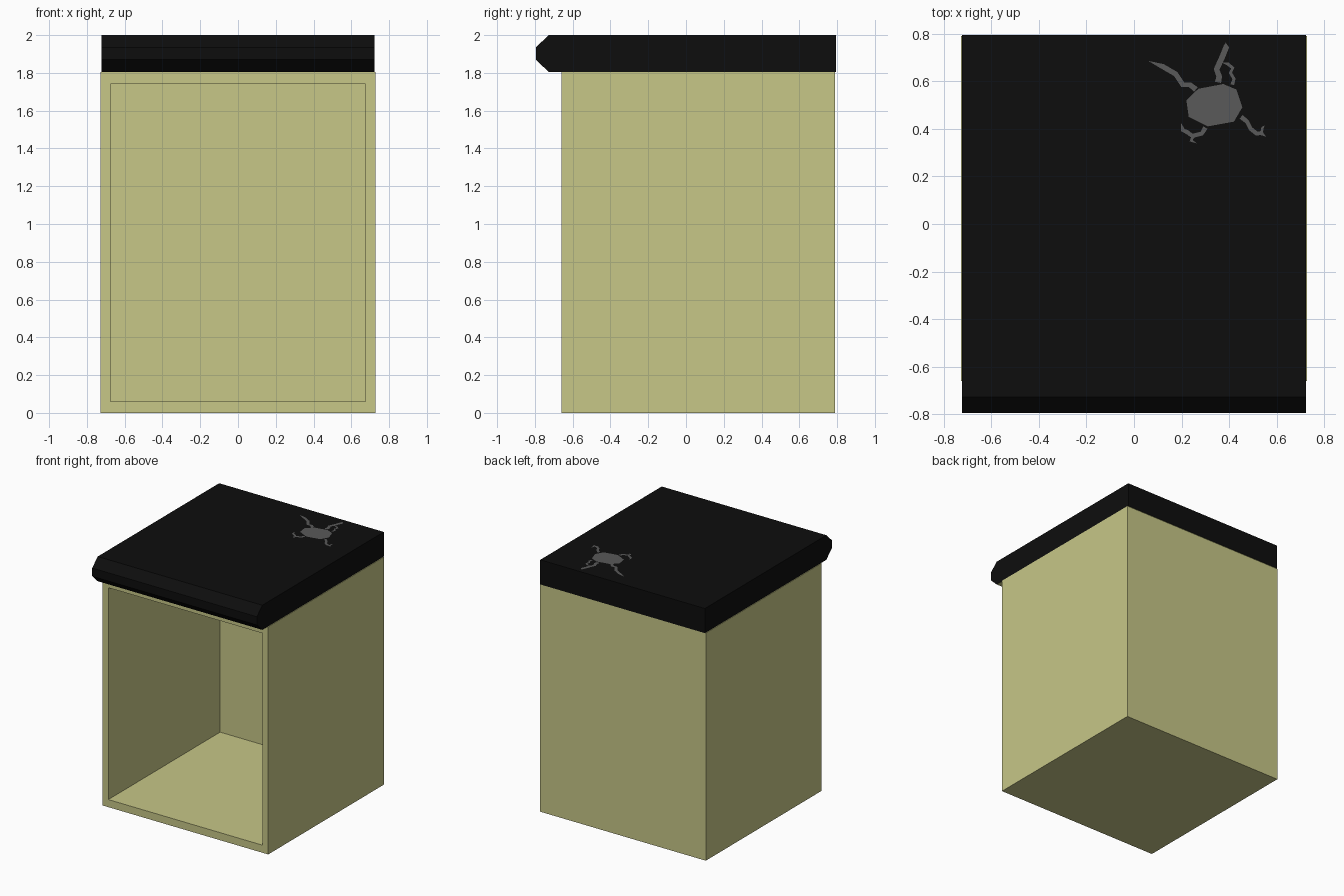
import bpy, bmesh
from math import copysign
from mathutils import Vector, Matrix

if "Cube" in bpy.data.objects:
    bpy.data.objects.remove(bpy.data.objects["Cube"])


def material(name, rgb):
    m = bpy.data.materials.new(name)
    m.diffuse_color = (*rgb, 1)
    m.use_nodes = True
    m.node_tree.nodes["Principled BSDF"].inputs["Base Color"].default_value = m.diffuse_color
    return m


olive = material("olive_paint", (0.57, 0.57, 0.245))
black = material("black_top", (0.004, 0.004, 0.004))
grey = material("grey_damage", (0.10, 0.10, 0.10))


def finish(name, bm, *mats):
    me = bpy.data.meshes.new(name)
    bm.to_mesh(me)
    bm.free()
    for m in mats:
        me.materials.append(m)
    ob = bpy.data.objects.new(name, me)
    bpy.context.collection.objects.link(ob)
    return ob


# Cabinet: box with an open front, hollowed by inset and inward extrusion
bm = bmesh.new()
bmesh.ops.create_cube(bm, size=1, matrix=Matrix.Translation((0, 0.065, 0.9025))
                      @ Matrix.Diagonal((1.454, 1.45, 1.805, 1)))
bm.normal_update()
front = min(bm.faces, key=lambda f: f.calc_center_median().y)
bmesh.ops.inset_region(bm, faces=[front], thickness=0.05)
for v in front.verts:
    v.co.x = copysign(0.675, v.co.x)
    v.co.z = 1.74 if v.co.z > 0.9 else 0.06
inner = bmesh.ops.extrude_discrete_faces(bm, faces=[front])["faces"][0]
for v in inner.verts:
    v.co.y = 0.74
finish("cabinet", bm, olive)

# Countertop: side profile (y, z) with chamfered front nose, swept along x
profile = [(0.795, 1.805), (0.795, 2.0), (-0.727, 2.0),
           (-0.795, 1.935), (-0.795, 1.87), (-0.727, 1.805)]
bm = bmesh.new()
side = bm.faces.new([bm.verts.new((-0.722, y, z)) for y, z in profile])
ext = bmesh.ops.extrude_face_region(bm, geom=[side])["geom"]
bmesh.ops.translate(bm, vec=(1.444, 0, 0),
                    verts=[g for g in ext if isinstance(g, bmesh.types.BMVert)])
bmesh.ops.recalc_face_normals(bm, faces=bm.faces)
for f in bm.faces:
    f.material_index = int(f.normal.z < -0.99)   # bare underside
finish("countertop", bm, black, olive)

# Dent: flat chipped patch on the countertop
Z = 2.001
bm = bmesh.new()
patch = [(0.22, 0.52), (0.23, 0.45), (0.31, 0.41), (0.42, 0.43),
         (0.455, 0.49), (0.43, 0.565), (0.375, 0.588), (0.27, 0.568)]
bm.faces.new([bm.verts.new((x, y, Z)) for x, y in patch])
finish("chipped_patch", bm, grey)


def crack(bm, path, width):
    """Jagged ribbon that tapers to a point at its last path point."""
    pts = [Vector((x, y, Z)) for x, y in path]
    rows = []
    for i, p in enumerate(pts[:-1]):
        d = (pts[i + 1] - pts[max(i - 1, 0)]).normalized()
        n = Vector((-d.y, d.x, 0)) * width * (0.55 if i == 0 else 0.5)
        rows.append((bm.verts.new(p + n), bm.verts.new(p - n)))
    for (a, b), (c, d) in zip(rows, rows[1:]):
        bm.faces.new((a, b, d, c))
    bm.faces.new((*rows[-1], bm.verts.new(pts[-1])))


# Cracks radiating from the patch
bm = bmesh.new()
for path, width in [
    ([(0.26, 0.565), (0.235, 0.585), (0.205, 0.585), (0.175, 0.63),
      (0.12, 0.662), (0.06, 0.685)], 0.022),
    ([(0.353, 0.595), (0.358, 0.62), (0.347, 0.65), (0.37, 0.70),
      (0.388, 0.745), (0.385, 0.762)], 0.024),
    ([(0.413, 0.585), (0.42, 0.61), (0.405, 0.635), (0.415, 0.655),
      (0.395, 0.672), (0.37, 0.678)], 0.014),
    ([(0.45, 0.45), (0.475, 0.43), (0.49, 0.40), (0.515, 0.38),
      (0.535, 0.382), (0.555, 0.367)], 0.018),
    ([(0.535, 0.38), (0.54, 0.405), (0.55, 0.415)], 0.010),
    ([(0.30, 0.405), (0.285, 0.38), (0.245, 0.37), (0.225, 0.385),
      (0.205, 0.395), (0.197, 0.425)], 0.018),
    ([(0.25, 0.37), (0.24, 0.35), (0.265, 0.338)], 0.014),
]:
    crack(bm, path, width)
bmesh.ops.recalc_face_normals(bm, faces=bm.faces)
for f in bm.faces:
    if f.normal.z < 0:
        f.normal_flip()
finish("cracks", bm, grey)
